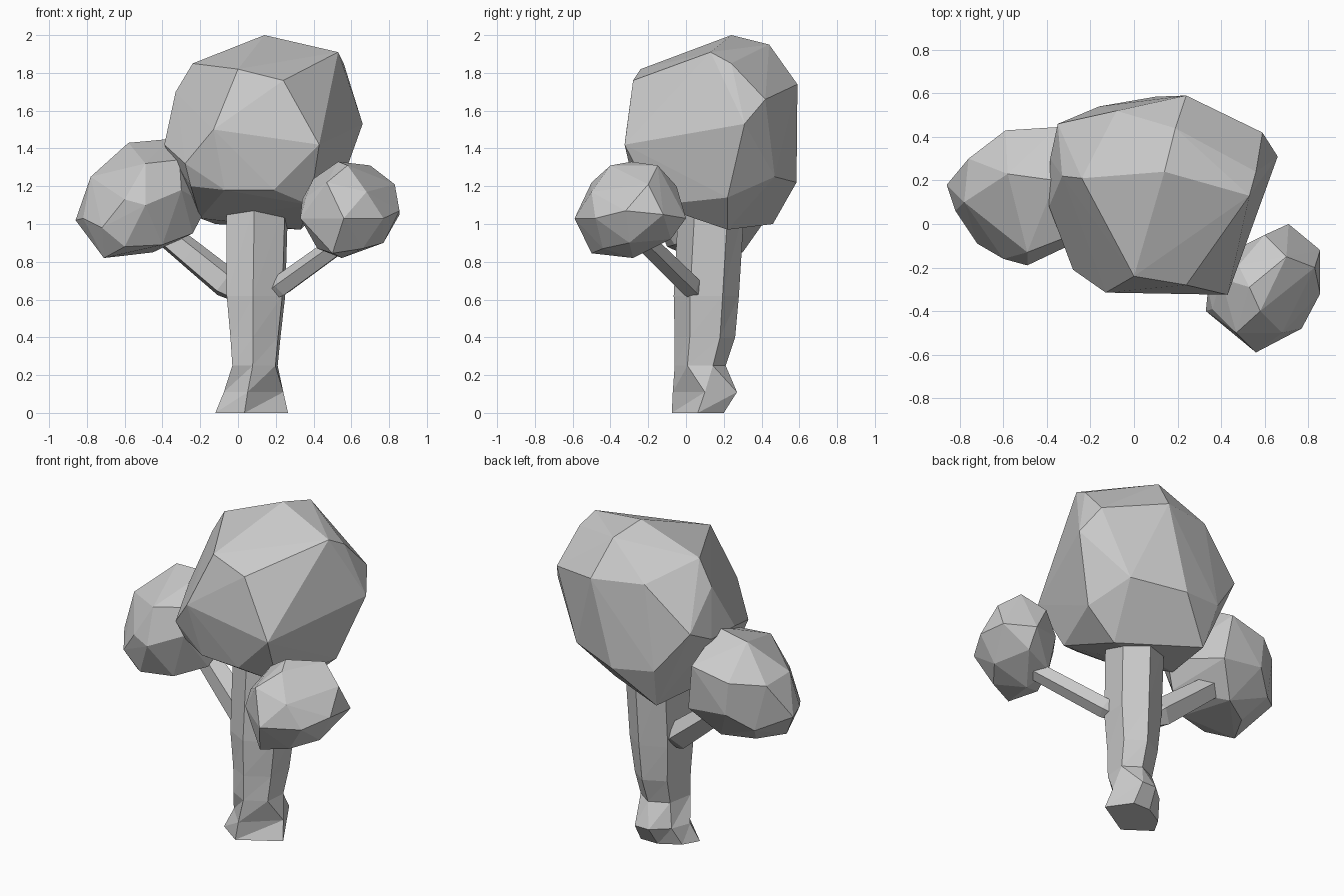
import bpy, bmesh
from mathutils import Vector


def finish(name, bm):
    bmesh.ops.recalc_face_normals(bm, faces=bm.faces[:])
    me = bpy.data.meshes.new(name)
    bm.to_mesh(me)
    bm.free()
    ob = bpy.data.objects.new(name, me)
    bpy.context.collection.objects.link(ob)


def foliage(name, pts):
    """Faceted leaf mass: convex hull of a few corner points."""
    bm = bmesh.new()
    for p in pts:
        bm.verts.new(p)
    r = bmesh.ops.convex_hull(bm, input=bm.verts[:])
    junk = {v for v in r["geom_interior"] + r["geom_unused"] if isinstance(v, bmesh.types.BMVert)}
    bmesh.ops.delete(bm, geom=list(junk), context='VERTS')
    finish(name, bm)


def skin(name, rings):
    """Triangulated tube through equal-length rings, capped at both ends."""
    bm = bmesh.new()
    rows = [[bm.verts.new(p) for p in ring] for ring in rings]
    n = len(rows[0])
    for a, b in zip(rows, rows[1:]):
        for i in range(n):
            j = (i + 1) % n
            bm.faces.new((a[i], a[j], b[j]))
            bm.faces.new((a[i], b[j], b[i]))
    bm.faces.new(rows[0])
    bm.faces.new(rows[-1])
    finish(name, bm)


def branch(name, start, end, r0, r1):
    s, e = Vector(start), Vector(end)
    d = (e - s).normalized()
    u = d.cross(Vector((0, 0, 1))).normalized()
    w = u.cross(d)
    corners = [(1, 0), (.3, .95), (-.8, .6), (-.8, -.6), (.3, -.95)]
    rings = [[s.lerp(e, t) + (u * a + w * b) * r for a, b in corners]
             for t, r in ((0, r0 * .75), (.12, r0), (.6, (r0 + r1) / 2), (1, r1))]
    skin(name, rings)


# Trunk: (left, right, front, back, z), flared at the foot
FOOT = [(.4, 0), (1, .5), (.75, 1), (.45, 1), (.14, .75), (0, .4)]
STEM = [(.45, 0), (.95, .25), (1, .75), (.6, 1), (.12, .8), (0, .22)]


def trunk_ring(shape, l, r, f, b, z):
    return [(l + (r - l) * a, f + (b - f) * c, z) for a, c in shape]


skin("trunk", [trunk_ring(*k) for k in (
    (FOOT, -.12, .265, -.075, .2, 0), (FOOT, -.075, .24, -.07, .27, .11),
    (STEM, -.03, .21, -.06, .21, .25), (STEM, -.04, .225, -.06, .26, .4),
    (STEM, -.06, .25, -.065, .28, .62), (STEM, -.06, .265, -.04, .31, 1.1))])

# Branches
branch("right_branch", (.185, .055, .64), (.56, -.22, .91), .06, .055)
branch("left_branch", (-.02, .13, .65), (-.40, .22, .96), .085, .07)

# Main crown
foliage("crown", [
    (.14, .24, 2), (.19, .44, 1.95), (.53, .13, 1.91), (.56, .24, 1.85),
    (0, -.24, 1.82), (.24, -.28, 1.76), (-.24, .21, 1.85), (-.33, .22, 1.7),
    (-.08, .52, 1.76), (.24, .59, 1.74), (.59, .42, 1.66), (.66, .31, 1.53),
    (.43, -.325, 1.42), (-.13, -.315, 1.5), (-.28, -.21, 1.32), (-.25, -.16, 1.2),
    (-.39, .08, 1.42), (-.385, .3, 1.42), (-.35, .46, 1.5), (-.16, .54, 1.25),
    (.1, .585, 1.22), (.42, .47, 1.25), (.19, -.27, 1.18), (-.07, -.25, 1.18),
    (.38, -.16, 1.1), (.52, .22, 1.14), (.33, .22, .97), (-.2, .1, 1.03),
    (-.12, .46, 1)])

# Right leaf ball
foliage("right_foliage", [
    (.56, -.59, 1.03), (.47, -.5, 1.22), (.68, -.5, 1.17), (.53, -.29, 1.33),
    (.58, -.4, 1.31), (.70, -.15, 1.31), (.83, -.2, 1.21), (.77, -.48, 1.03),
    (.855, -.32, 1.07), (.855, -.12, 1.05), (.71, 0, 1.03), (.6, -.05, 1.2),
    (.48, -.11, 1.1), (.34, -.3, 1.13), (.33, -.4, 1.03), (.40, -.25, 1.24),
    (.50, -.5, .845), (.42, -.34, .87), (.55, -.28, .82), (.77, -.3, .9),
    (.7, -.08, .92), (.5, -.15, .89), (.66, -.44, .87), (.48, -.19, 1.27),
    (.36, -.39, 1.14)])

# Left leaf mass
foliage("left_foliage", [
    (-.86, .18, 1.02), (-.82, .06, 1.03), (-.78, .1, 1.25), (-.76, .3, 1.23),
    (-.58, .23, 1.43), (-.36, .2, 1.45), (-.59, .43, 1.25), (-.35, .445, 1.3),
    (-.49, -.13, 1.32), (-.31, -.06, 1.34), (-.6, -.16, 1.13), (-.49, -.19, 1.1),
    (-.3, -.1, 1.18), (-.72, -.09, .98), (-.16, .1, 1.1), (-.24, .05, .95),
    (-.4, -.06, .89), (-.6, -.1, .88), (-.71, .03, .82), (-.62, .2, .83),
    (-.7, .33, .95), (-.31, .42, 1.02), (-.45, .3, .85), (-.57, .43, 1.05)])
